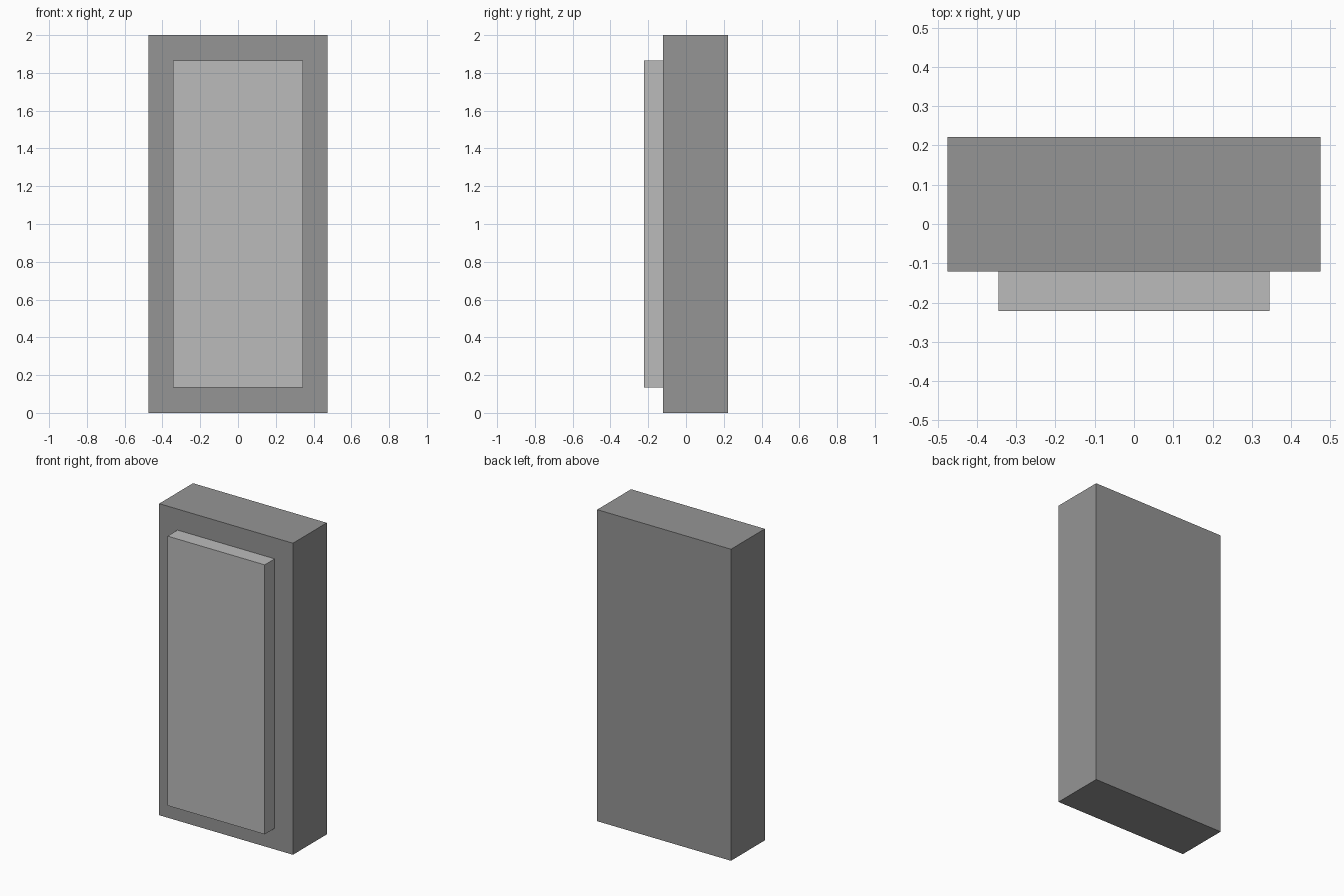
import bpy
from mathutils import Vector

if "Cube" in bpy.data.objects:
    bpy.data.objects.remove(bpy.data.objects["Cube"])


def box(name, lo, hi, grey):
    lo, hi = Vector(lo), Vector(hi)
    bpy.ops.mesh.primitive_cube_add(size=1, location=(lo + hi) / 2)
    ob = bpy.context.object
    ob.name = name
    ob.scale = hi - lo
    bpy.ops.object.transform_apply(location=False, rotation=False, scale=True)
    mat = bpy.data.materials.new(name + "_grey")
    mat.diffuse_color = (grey, grey, grey, 1)
    mat.use_nodes = True
    mat.node_tree.nodes["Principled BSDF"].inputs["Base Color"].default_value = mat.diffuse_color
    ob.data.materials.append(mat)
    return ob


# Main slab
box("body", (-0.475, -0.121, 0), (0.475, 0.222, 2), 0.3)

# Raised panel on the front
box("front_panel", (-0.345, -0.222, 0.135), (0.345, -0.121, 1.865), 0.5)
